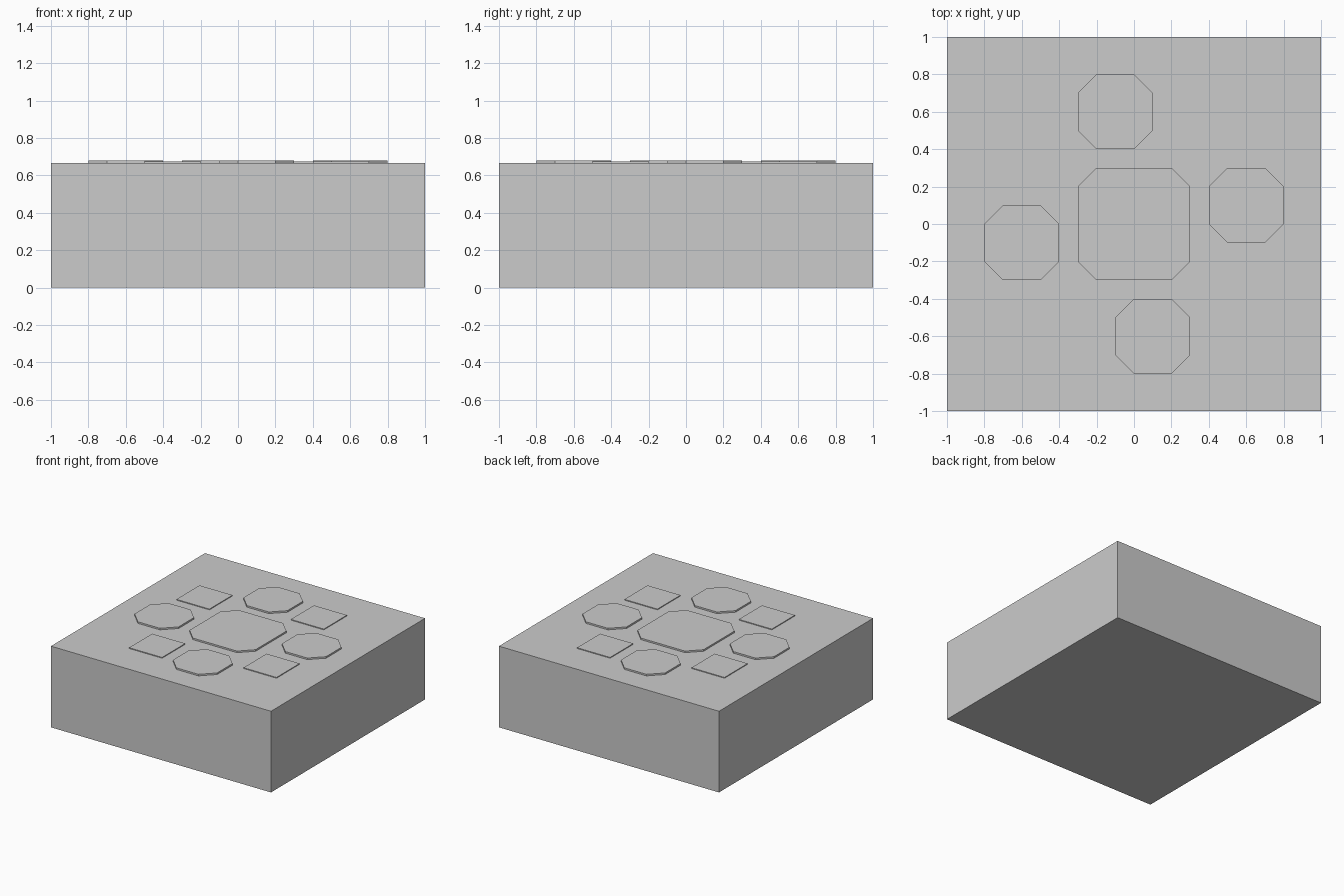
import bpy
import bmesh

if "Cube" in bpy.data.objects:
    bpy.data.objects.remove(bpy.data.objects["Cube"])

TOP = 0.667


def prism(name, outline, z0, z1):
    """Extrude a flat outline from z0 up to z1."""
    bm = bmesh.new()
    face = bm.faces.new([bm.verts.new((x, y, z0)) for x, y in outline])
    ext = bmesh.ops.extrude_face_region(bm, geom=[face], use_keep_orig=True)
    verts = [g for g in ext["geom"] if isinstance(g, bmesh.types.BMVert)]
    bmesh.ops.translate(bm, vec=(0, 0, z1 - z0), verts=verts)
    bmesh.ops.recalc_face_normals(bm, faces=bm.faces)
    mesh = bpy.data.meshes.new(name)
    bm.to_mesh(mesh)
    bm.free()
    obj = bpy.data.objects.new(name, mesh)
    bpy.context.collection.objects.link(obj)
    return obj


def square(cx, cy, r):
    return [(cx - r, cy - r), (cx + r, cy - r), (cx + r, cy + r), (cx - r, cy + r)]


def octagon(cx, cy, r, cut=0.1):
    k = r - cut
    pts = [(k, -r), (r, -k), (r, k), (k, r), (-k, r), (-r, k), (-r, -k), (-k, -r)]
    return [(cx + x, cy + y) for x, y in pts]


# Main block
prism("block", square(0, 0, 1), 0, TOP)

# Large centre stud
prism("centre_stud", octagon(0, 0, 0.3), TOP, TOP + 0.0133)

# Pinwheel of octagonal studs and thinner square studs, a quarter turn each
ox, oy = 0.1, -0.6
sx, sy = 0.55, -0.35
for i in range(1, 5):
    prism(f"octagon_stud_{i}", octagon(ox, oy, 0.2), TOP, TOP + 0.0133)
    prism(f"square_stud_{i}", square(sx, sy, 0.15), TOP, TOP + 0.0067)
    ox, oy = -oy, ox
    sx, sy = -sy, sx
